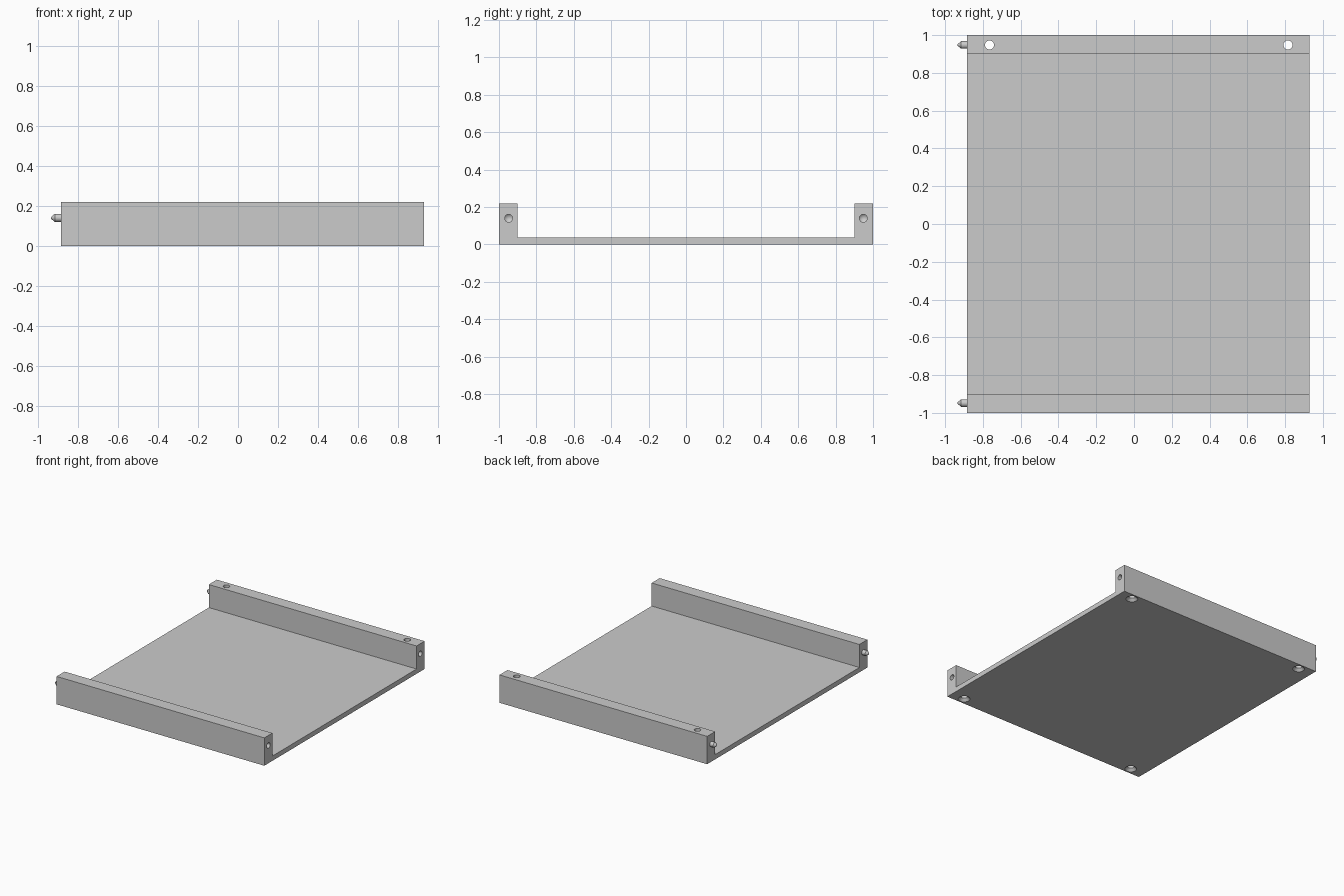
import bpy
import bmesh
import math
from mathutils import Matrix, Vector

cube = bpy.data.objects.get("Cube")
if cube:
    bpy.data.objects.remove(cube, do_unlink=True)

# Main dimensions
X_MIN, X_MAX = -0.885, 0.93
HALF_Y, RAIL_INNER = 1.0, 0.9
HEIGHT, FLOOR = 0.22, 0.038
PEG_Y, PEG_Z = 0.948, 0.14
SCREW_X = (-0.765, 0.815)
SIDES = 32

grey = bpy.data.materials.new("plain_grey")
grey.use_nodes = True
GREY = (0.6, 0.6, 0.6, 1)
grey.diffuse_color = GREY
grey.node_tree.nodes["Principled BSDF"].inputs["Base Color"].default_value = GREY


def finish(name, bm):
    bmesh.ops.recalc_face_normals(bm, faces=bm.faces[:])
    mesh = bpy.data.meshes.new(name)
    bm.to_mesh(mesh)
    bm.free()
    mesh.materials.append(grey)
    obj = bpy.data.objects.new(name, mesh)
    bpy.context.collection.objects.link(obj)
    return obj


def lathe(name, profile, place):
    """Closed solid turned about local z from (radius, height) points."""
    bm = bmesh.new()
    verts = [bm.verts.new((r, 0, h)) for r, h in profile]
    edges = [bm.edges.new(pair) for pair in zip(verts, verts[1:])]
    bmesh.ops.spin(bm, geom=verts + edges, axis=(0, 0, 1), cent=(0, 0, 0),
                   angle=math.tau, steps=SIDES)
    bmesh.ops.remove_doubles(bm, verts=bm.verts[:], dist=0.0001)
    bm.transform(place)
    return finish(name, bm)


def smooth(obj):
    bpy.ops.object.select_all(action='DESELECT')
    obj.select_set(True)
    bpy.context.view_layer.objects.active = obj
    bpy.ops.object.shade_smooth_by_angle(angle=math.radians(25))


# Tray: U-shaped section extruded along x
section = [(-HALF_Y, 0), (HALF_Y, 0), (HALF_Y, HEIGHT), (RAIL_INNER, HEIGHT),
           (RAIL_INNER, FLOOR), (-RAIL_INNER, FLOOR),
           (-RAIL_INNER, HEIGHT), (-HALF_Y, HEIGHT)]
bm = bmesh.new()
face = bm.faces.new([bm.verts.new((X_MIN, y, z)) for y, z in section])
ext = bmesh.ops.extrude_face_region(bm, geom=[face])
bmesh.ops.translate(bm, vec=Vector((X_MAX - X_MIN, 0, 0)),
                    verts=[v for v in ext["geom"] if isinstance(v, bmesh.types.BMVert)])
tray = finish("tray", bm)

# Countersunk screw holes: through the back rail, blind in the front rail
cutters = []
for side, depth in ((1, HEIGHT + 0.05), (-1, 0.16)):
    profile = [(0, -0.02), (0.043, -0.02), (0.043, 0), (0.024, 0.02),
               (0.024, depth), (0, depth)]
    for x in SCREW_X:
        place = Matrix.Translation((x, side * PEG_Y, 0))
        cutters.append(lathe("screw_hole_cutter", profile, place))

# Peg sockets on the left end, with drilled conical bottoms
toward_right = Matrix.Rotation(-math.pi / 2, 4, 'Y')
socket = [(0, -0.02), (0.021, -0.02), (0.021, 0.04), (0, 0.06)]
for side in (-1, 1):
    place = Matrix.Translation((X_MAX, side * PEG_Y, PEG_Z)) @ toward_right
    cutters.append(lathe("socket_cutter", socket, place))

for cutter in cutters:
    mod = tray.modifiers.new("drill", 'BOOLEAN')
    mod.operation = 'DIFFERENCE'
    mod.solver = 'EXACT'
    mod.object = cutter
    bpy.context.view_layer.objects.active = tray
    bpy.ops.object.modifier_apply(modifier=mod.name)
    bpy.data.objects.remove(cutter, do_unlink=True)
smooth(tray)

# Pointed locating pegs on the right end
peg = [(0, -0.01), (0.02, -0.01), (0.02, 0.03), (0.004, 0.049), (0, 0.05)]
for side, label in ((-1, "front_peg"), (1, "back_peg")):
    place = Matrix.Translation((X_MIN, side * PEG_Y, PEG_Z)) @ toward_right
    smooth(lathe(label, peg, place))
